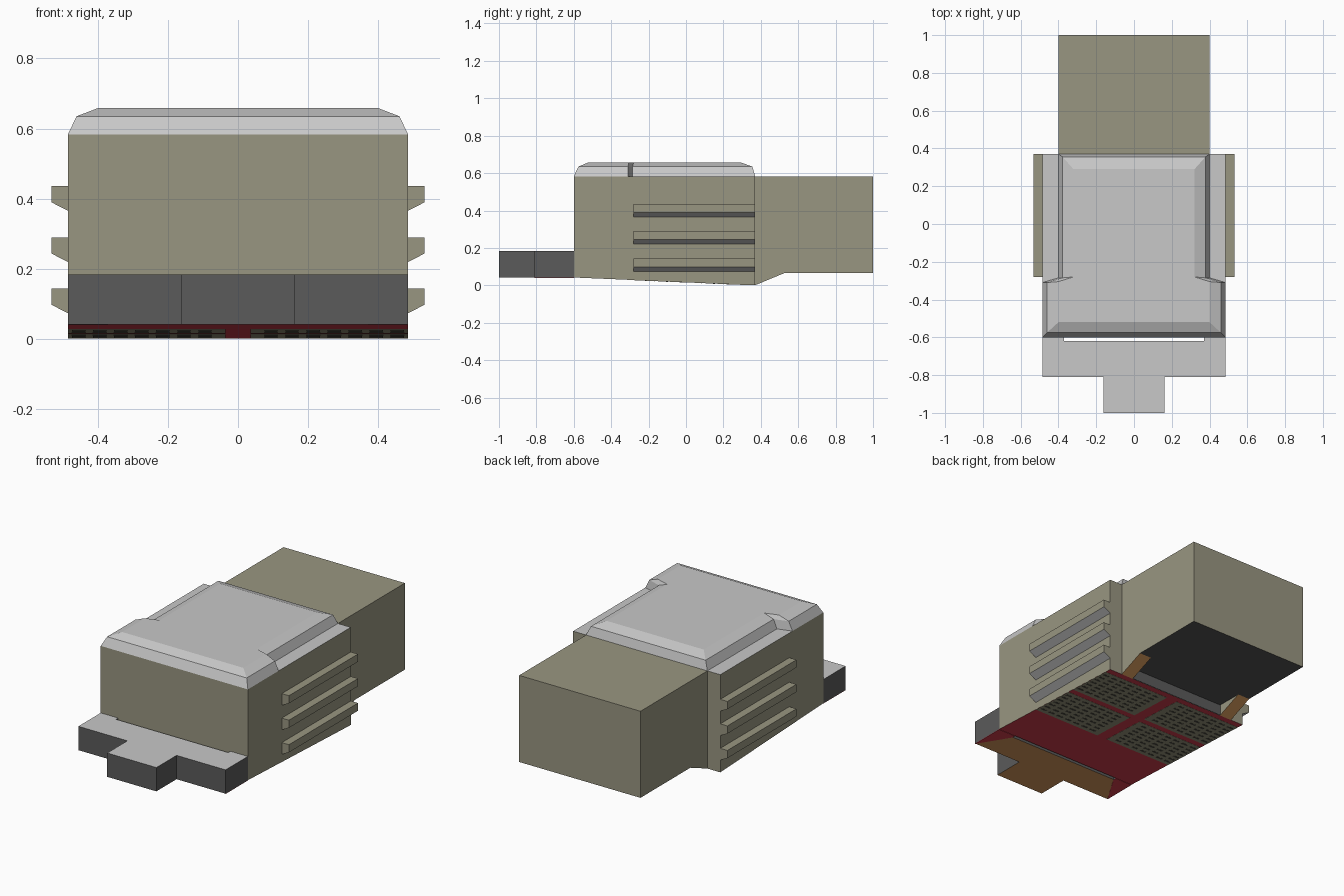
import bpy, bmesh
from mathutils import Vector

if "Cube" in bpy.data.objects:
    bpy.data.objects.remove(bpy.data.objects["Cube"])

def material(name, hexa):
    m = bpy.data.materials.new(name)
    def lin(c):
        return c / 12.92 if c <= 0.04045 else ((c + 0.055) / 1.055) ** 2.4
    m.diffuse_color = [lin(int(hexa[i:i + 2], 16) / 255) for i in (0, 2, 4)] + [1]
    m.use_nodes = True
    m.node_tree.nodes["Principled BSDF"].inputs["Base Color"].default_value = m.diffuse_color
    return m

OLIVE = material("olive", "999681")
LIGHT = material("light_grey", "C8C8C8")
DARK = material("dark_grey", "5B5B5B")
RED = material("red", "D03C4B")
BROWN = material("orange_brown", "D2965A")
BLACK = material("charcoal", "525252")
GRILLE = material("grille_olive", "96927A")
SLOT = material("slot_grey", "504E44")

def finish(name, bm, side, top=None, bottom=None):
    """Make the object; faces pointing up or down may get their own colour."""
    bmesh.ops.recalc_face_normals(bm, faces=bm.faces)
    me = bpy.data.meshes.new(name)
    for m in (side, top or side, bottom or side):
        me.materials.append(m)
    for f in bm.faces:
        f.normal_update()
        f.material_index = 1 if f.normal.z > 0.5 else 2 if f.normal.z < -0.3 else 0
    bm.to_mesh(me)
    bm.free()
    ob = bpy.data.objects.new(name, me)
    bpy.context.collection.objects.link(ob)
    return ob

def prism(name, pts, axis, a, b, *mats):
    """Extrude a 2D outline along x (y,z points), y (x,z) or z (x,y)."""
    bm = bmesh.new()
    def put(p, d):
        v = list(p)
        v.insert("xyz".index(axis), d)
        return bm.verts.new(v)
    f = bm.faces.new([put(p, a) for p in pts])
    ext = bmesh.ops.extrude_face_region(bm, geom=[f])
    d = Vector([(b - a) if c == axis else 0 for c in "xyz"])
    bmesh.ops.translate(bm, vec=d, verts=[v for v in ext["geom"] if isinstance(v, bmesh.types.BMVert)])
    return finish(name, bm, *mats)

def mirrored(pts):
    """Complete a right-hand outline with its mirror image."""
    return pts + [(-x, y) for x, y in reversed(pts)]

def under(y):
    """Height of the sloping underside."""
    return 0.042 - 0.041 * (y + 0.6) / 0.97

# Main body: sloping red underside, grey roof
prism("main_body", [(-.6, .042), (.37, .001), (.37, .583), (-.6, .583)], "x", -.485, .485, OLIVE, LIGHT, RED)

# Rear box
prism("rear_box", [(.37, .067), (1, .067), (1, .583), (.37, .583)], "x", -.4, .4, OLIVE, OLIVE, BLACK)

# Front T-shaped shelf with a long slot against the body
shelf = [(.162, -1), (.162, -.81), (.485, -.81), (.485, -.6), (.37, -.6), (.37, -.62)]
prism("front_shelf", mirrored(shelf), "z", .042, .184, DARK, LIGHT, BROWN)

# Rear recess wall between the wedges
prism("recess_wall", [(-.32, .002), (.32, .002), (.32, .067), (-.32, .067)], "y", .37, .373, DARK)

for s, side in ((1, "right"), (-1, "left")):
    # Red corner under the shelf
    prism(side + "_shelf_corner", [(s * .485, -.81), (s * .485, -.6), (s * .37, -.6), (s * .37, -.62)],
          "z", .04, .043, RED)
    # Wedge joining the body and rear box
    prism(side + "_wedge", [(.37, .001), (.53, .067), (.37, .067)], "x", s * .32, s * .4, OLIVE, OLIVE, BROWN)
    # Side fins with sloping undersides
    for i, z in enumerate((.144, .29, .436)):
        prism(f"{side}_fin_{i + 1}",
              [(s * .485, z), (s * .532, z), (s * .532, z - .046), (s * .485, z - .07)],
              "y", -.28, .37, OLIVE, OLIVE, LIGHT)

# Lofted roof cover: wide at the front, narrow behind
levels = [
    (.583, [(.485, -.6), (.485, -.31), (.4, -.285), (.4, .37)]),
    (.635, [(.46, -.575), (.46, -.31), (.378, -.285), (.378, .355)]),
    (.658, [(.4, -.52), (.4, -.305), (.32, -.28), (.32, .29)]),
]
bm = bmesh.new()
rings = [[bm.verts.new((x, y, z)) for x, y in mirrored(half)] for z, half in levels]
for lo, hi in zip(rings, rings[1:]):
    for i in range(len(lo)):
        j = (i + 1) % len(lo)
        bm.faces.new((lo[i], lo[j], hi[j], hi[i]))
bm.faces.new(rings[-1])
finish("roof_cover", bm, LIGHT)

# Underside grilles: four thin panels, each with rows of slots
def under_patch(bm, x0, x1, y0, y1, drop):
    lo = [bm.verts.new((x, y, under(y) - drop)) for x, y in ((x0, y0), (x0, y1), (x1, y1), (x1, y0))]
    hi = [bm.verts.new(v.co + Vector((0, 0, drop))) for v in lo]
    bm.faces.new(lo)
    bm.faces.new(hi[::-1])
    for i in range(4):
        j = (i + 1) % 4
        bm.faces.new((lo[i], hi[i], hi[j], lo[j]))

panels, slots = bmesh.new(), bmesh.new()
for s in (1, -1):
    for y0 in (-.28, .045):
        under_patch(panels, s * .035, s * .484, y0, y0 + .285, .001)
        for col in range(7):
            for row in range(7):
                x, y = .075 + .06 * col, y0 + .024 + .037 * row
                under_patch(slots, s * x, s * (x + .038), y, y + .013, .002)
finish("grille_panels", panels, GRILLE)
finish("grille_slots", slots, SLOT)
